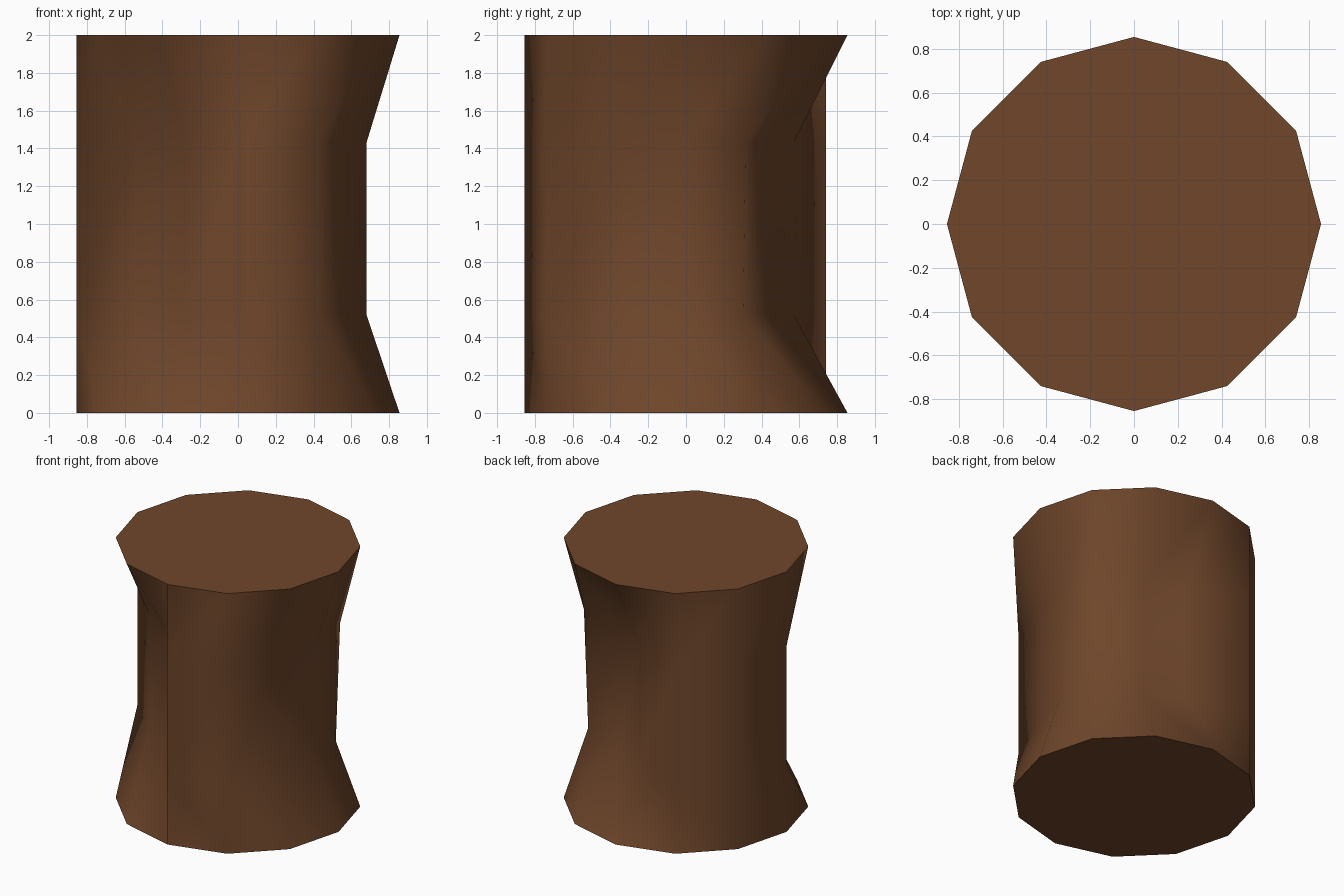
import bpy, bmesh, math

if "Cube" in bpy.data.objects:
    bpy.data.objects.remove(bpy.data.objects["Cube"])

SIDES = 12
RADIUS = 0.855
# Pinched waist columns: angle in degrees -> (lower radius, upper radius, waist angle)
PINCH = {330: (0.66, 0.66, 330), 0: (0.68, 0.68, 0), 30: (0.69, 0.72, 26),
         60: (0.50, 0.50, 58), 90: (0.57, 0.57, 90),
         210: (0.625, 0.625, 210), 240: (0.55, 0.55, 240)}

bark = bpy.data.materials.new("bark brown")
bark.diffuse_color = (0.160, 0.062, 0.024, 1.0)
bark.use_nodes = True
bark.node_tree.nodes["Principled BSDF"].inputs["Base Color"].default_value = bark.diffuse_color

bm = bmesh.new()


def ring(z, level=None):
    """One ring of the stump; waist rings (level 0 or 1) use the pinched columns."""
    verts = []
    for i in range(SIDES):
        deg = i * 360 // SIDES
        r, a = RADIUS, deg
        if level is not None and deg in PINCH:
            r, a = PINCH[deg][level], PINCH[deg][2]
        a = math.radians(a)
        verts.append(bm.verts.new((r * math.cos(a), r * math.sin(a), z)))
    return verts


base, low, high, top = ring(0), ring(0.52, 0), ring(1.43, 1), ring(2)

# Bark walls, split so the waist dents crease the way the stump does
for i in range(SIDES):
    j = (i + 1) % SIDES
    faces = [(base[i], base[j], low[i]), (base[j], low[j], low[i]),
             (low[i], low[j], high[j], high[i]),
             (high[i], high[j], top[j]), (high[i], top[j], top[i])]
    for f in faces:
        bm.faces.new(f).smooth = True

# Flat end caps
bm.faces.new(top).smooth = False
bm.faces.new(base[::-1]).smooth = False
for v_ring in (base, top):
    for i in range(SIDES):
        bm.edges.get((v_ring[i], v_ring[(i + 1) % SIDES])).smooth = False

mesh = bpy.data.meshes.new("stump")
bm.to_mesh(mesh)
bm.free()
mesh.materials.append(bark)
stump = bpy.data.objects.new("stump", mesh)
bpy.context.collection.objects.link(stump)
